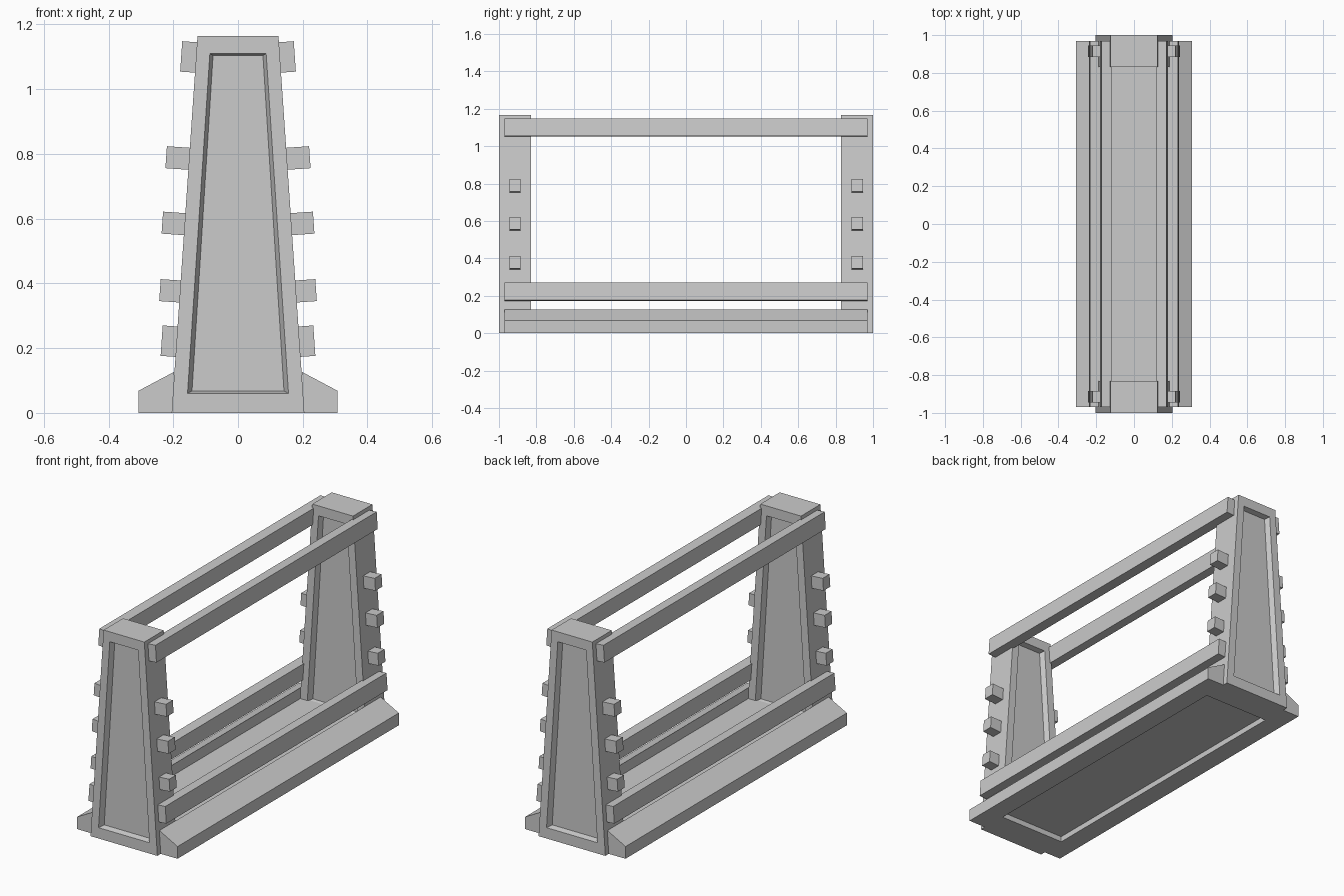
import bpy
import bmesh
import math
from mathutils import Matrix, Vector

old = bpy.data.objects.get("Cube")
if old:
    bpy.data.objects.remove(old, do_unlink=True)

GREY = (0.6, 0.6, 0.6, 1.0)
mat = bpy.data.materials.new("plain grey")
mat.use_nodes = True
mat.diffuse_color = GREY
mat.node_tree.nodes["Principled BSDF"].inputs["Base Color"].default_value = GREY

# Tower outline: half width at the foot and at the top
FOOT, TOP, HEIGHT = 0.205, 0.125, 1.165
SLOPE = math.atan((FOOT - TOP) / HEIGHT)


def edge_x(z):
    return FOOT + (TOP - FOOT) * z / HEIGHT


def finish(bm, name):
    bmesh.ops.recalc_face_normals(bm, faces=bm.faces)
    mesh = bpy.data.meshes.new(name)
    bm.to_mesh(mesh)
    bm.free()
    mesh.materials.append(mat)
    obj = bpy.data.objects.new(name, mesh)
    bpy.context.collection.objects.link(obj)
    return obj


def trapezoid(bm, y, low, high, z0, z1):
    points = ((-low, z0), (low, z0), (high, z1), (-high, z1))
    return [bm.verts.new((x, y, z)) for x, z in points]


def bridge(bm, a, b):
    for i in range(len(a)):
        j = (i + 1) % len(a)
        bm.faces.new((a[i], a[j], b[j], b[i]))


def tower(name, side):
    """Tapered end post with a sunken panel on both broad faces."""
    bm = bmesh.new()
    outlines = []
    for y, inward in ((0.83, 1), (1.0, -1)):
        outline = trapezoid(bm, side * y, FOOT, TOP, 0, HEIGHT)
        rim = trapezoid(bm, side * y, 0.156, 0.087, 0.06, 1.11)
        panel = trapezoid(bm, side * (y + inward * 0.03), 0.142, 0.077, 0.068, 1.104)
        bridge(bm, outline, rim)
        bridge(bm, rim, panel)
        bm.faces.new(panel)
        outlines.append(outline)
    bridge(bm, *outlines)
    finish(bm, name)


def leaning_box(name, side, z, y, depth, length, height):
    """Box fixed to the sloping side of the towers, sunk slightly into them."""
    bm = bmesh.new()
    sink = 0.01
    normal = Vector((math.cos(SLOPE), 0, math.sin(SLOPE)))
    centre = Vector((edge_x(z), y, z)) + normal * (depth - sink) / 2
    bmesh.ops.create_cube(bm, size=1, matrix=Matrix.LocRotScale(
        centre, Matrix.Rotation(-SLOPE, 3, 'Y'), Vector((depth + sink, length, height))))
    bmesh.ops.scale(bm, vec=(side, 1, 1), verts=bm.verts)
    finish(bm, name)


def skirt(name, side):
    """Wedge-topped beam along one side of the base."""
    bm = bmesh.new()
    profile = ((0.2, 0), (0.308, 0), (0.308, 0.068), (0.197, 0.127))
    ends = [[bm.verts.new((side * x, y, z)) for x, z in profile] for y in (-0.97, 0.97)]
    bridge(bm, *ends)
    for end in ends:
        bm.faces.new(end)
    finish(bm, name)


# End towers
tower("front_tower", -1)
tower("back_tower", 1)

# Floor between the towers, raised underneath
bm = bmesh.new()
bmesh.ops.create_cube(bm, size=1, matrix=Matrix.LocRotScale(
    Vector((0, 0, 0.048)), None, Vector((0.4, 1.68, 0.036))))
finish(bm, "floor_panel")

# Skirts, rails and pegs on both sides
for label, side in (("left", 1), ("right", -1)):
    skirt(label + "_skirt", side)
    leaning_box(label + "_lower_rail", side, 0.22, 0, 0.046, 1.94, 0.094)
    leaning_box(label + "_upper_rail", side, 1.098, 0, 0.046, 1.94, 0.094)
    for end, y in (("front", -0.915), ("back", 0.915)):
        for level, z, depth in (("low", 0.375, 0.062), ("middle", 0.583, 0.069),
                                ("high", 0.785, 0.071)):
            leaning_box(f"{label}_{end}_{level}_peg", side, z, y, depth, 0.06, 0.068)
